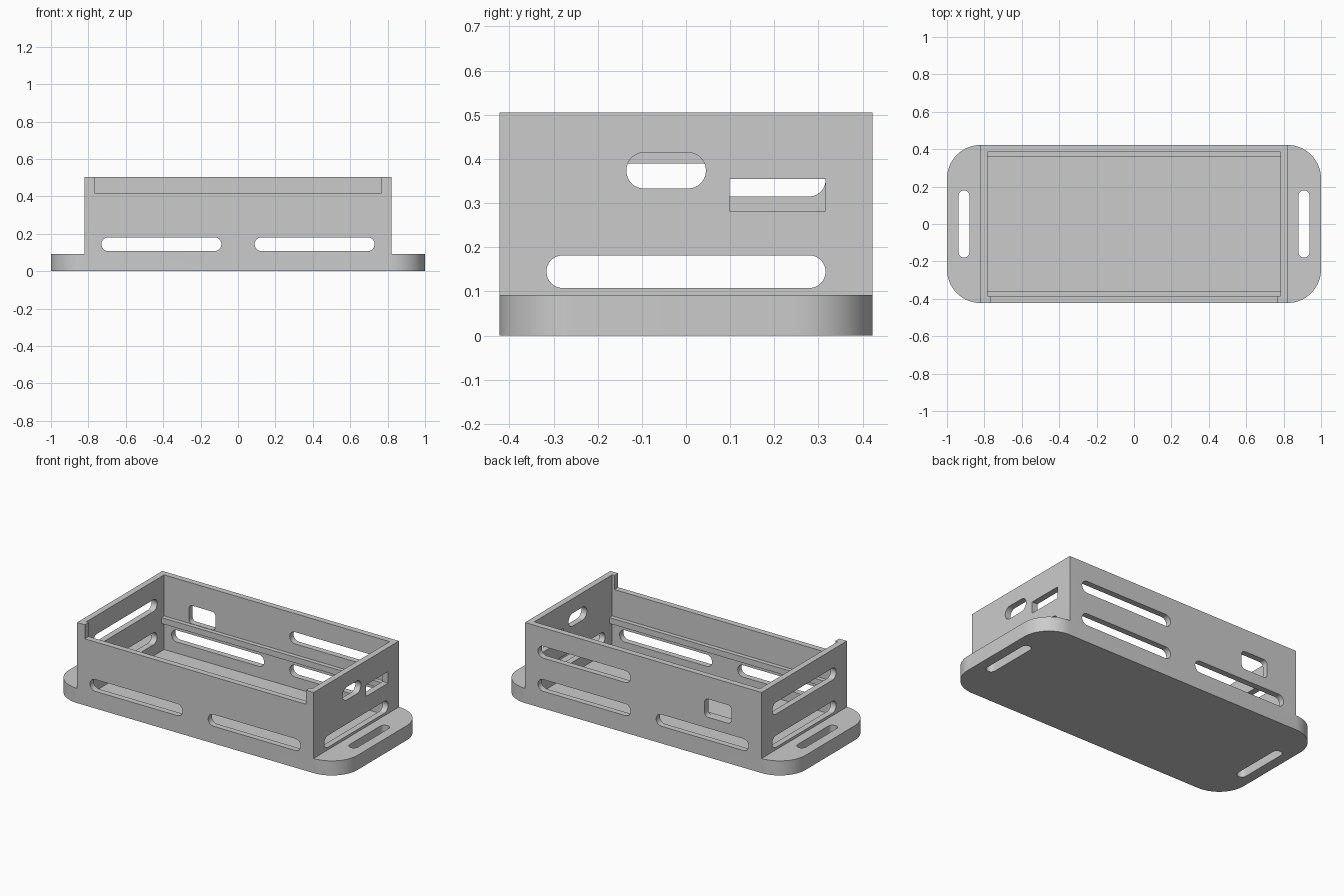
import bpy, bmesh, math
from mathutils import Vector

if "Cube" in bpy.data.objects:
    bpy.data.objects.remove(bpy.data.objects["Cube"])

grey = bpy.data.materials.new("light_grey")
grey.diffuse_color = (0.6, 0.6, 0.6, 1)
grey.use_nodes = True
grey.node_tree.nodes["Principled BSDF"].inputs["Base Color"].default_value = grey.diffuse_color

AXES = {'X': ((0, 1, 0), (0, 0, 1), (1, 0, 0)),
        'Y': ((1, 0, 0), (0, 0, 1), (0, 1, 0)),
        'Z': ((1, 0, 0), (0, 1, 0), (0, 0, 1))}


def prism(name, axis, u0, u1, v0, v1, d0, d1, r=0.0, steps=12):
    """Rounded rectangle in the plane across `axis`, extruded from d0 to d1."""
    U, V, D = (Vector(a) for a in AXES[axis])
    pts = []
    for i, (u, v) in enumerate([(u1 - r, v1 - r), (u0 + r, v1 - r),
                                (u0 + r, v0 + r), (u1 - r, v0 + r)]):
        for k in range(steps + 1 if r else 1):
            a = math.pi / 2 * (i + k / steps)
            pts.append(U * (u + r * math.cos(a)) + V * (v + r * math.sin(a)))
    bm = bmesh.new()
    face = bm.faces.new([bm.verts.new(p + D * d0) for p in pts])
    top = bmesh.ops.extrude_face_region(bm, geom=[face])
    bmesh.ops.translate(bm, vec=D * (d1 - d0),
                        verts=[g for g in top['geom'] if isinstance(g, bmesh.types.BMVert)])
    bmesh.ops.remove_doubles(bm, verts=bm.verts, dist=1e-5)
    bmesh.ops.recalc_face_normals(bm, faces=bm.faces)
    mesh = bpy.data.meshes.new(name)
    bm.to_mesh(mesh)
    bm.free()
    mesh.materials.append(grey)
    obj = bpy.data.objects.new(name, mesh)
    bpy.context.collection.objects.link(obj)
    return obj


def combine(target, tool, operation):
    mod = target.modifiers.new(tool.name, 'BOOLEAN')
    mod.operation, mod.solver, mod.object = operation, 'EXACT', tool
    bpy.context.view_layer.objects.active = target
    bpy.ops.object.modifier_apply(modifier=mod.name)
    bpy.data.objects.remove(tool)


def add(*args, **kw):
    combine(case, prism(*args, **kw), 'UNION')


def cut(*args, **kw):
    combine(case, prism(*args, **kw), 'DIFFERENCE')


W, H = 0.4225, 0.505              # half depth, wall height
BX, IX, IY = 0.82, 0.782, 0.385   # box half width, inner half sizes
BASE, FLOOR = 0.0915, 0.0375      # base plate top, inner floor
LOW, HIGH = (0.1075, 0.1815), (0.315, 0.389)  # slot rows
R = 0.0369                        # slot end radius

# Rounded base plate with the walled box on top
case = prism("open_case", 'Z', -1, 1, -W, W, 0, BASE, r=0.18, steps=16)
add("box", 'Z', -BX, BX, -W, W, 0.02, H)
cut("cavity", 'Z', -IX, IX, -IY, IY, FLOOR, 0.7)

# Support rails inside the long walls
for s in (-1, 1):
    a, b = sorted((s * 0.358, s * 0.40))
    add("rail", 'Z', -0.80, 0.80, a, b, 0.211, 0.248)

# Lowered front wall
cut("front_opening", 'Y', -0.766, 0.766, 0.417, 0.7, -0.5, -0.383)

# Strap slots in the end flanges
for s in (-1, 1):
    a, b = sorted((s * 0.88, s * 0.938))
    cut("strap_slot", 'Z', a, b, -0.18, 0.18, -0.1, 0.2, r=0.0289)

# Vents in the front and back walls
for s in (-1, 1):
    a, b = sorted((s * 0.089, s * 0.73))
    cut("low_vent", 'Y', a, b, *LOW, -0.6, 0.6, r=R)
cut("back_vent", 'Y', 0.089, 0.73, *HIGH, 0.375, 0.6, r=R)
cut("back_port", 'Y', -0.61, -0.425, 0.25, 0.364, 0.35, 0.6, r=0.025)

# Vents and ports in the end walls
cut("low_end_vent", 'X', -0.316, 0.316, *LOW, -0.9, 0.9, r=R)
cut("left_vent", 'X', -0.316, 0.316, *HIGH, -0.9, -0.7, r=R)
cut("right_pill_port", 'X', -0.135, 0.045, 0.333, 0.414, 0.7, 0.9, r=0.04)
cut("right_square_port", 'X', 0.098, 0.316, 0.282, 0.354, 0.7, 0.9)

# Smooth rounded ends, crisp edges
case.select_set(True)
bpy.context.view_layer.objects.active = case
bpy.ops.object.shade_smooth_by_angle(angle=math.radians(30))
